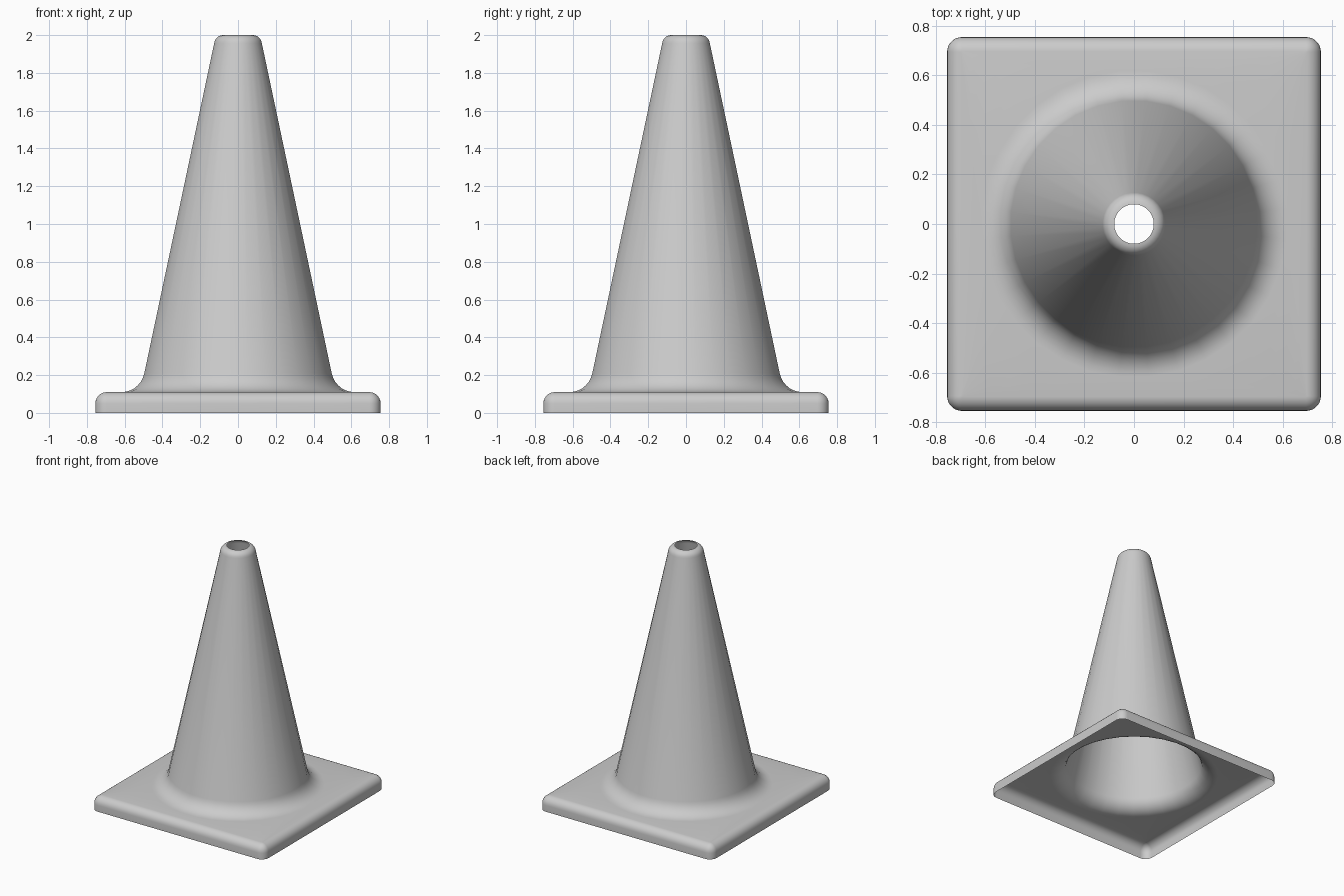
import bpy, bmesh
from math import sin, cos, pi, radians

if "Cube" in bpy.data.objects:
    bpy.data.objects.remove(bpy.data.objects["Cube"])

N = 32          # points around every ring
K = N // 4      # points per rounded corner


def square_ring(core, r, z):
    """Rounded square: corner centres at +-core, corner radius r."""
    pts = []
    for q, (sx, sy) in enumerate([(1, 1), (-1, 1), (-1, -1), (1, -1)]):
        for k in range(K):
            a = q * pi / 2 + k / (K - 1) * pi / 2
            pts.append((sx * core + r * cos(a), sy * core + r * sin(a), z))
    return pts


def circle_ring(r, z):
    return [(r * cos(a), r * sin(a), z)
            for a in ((i + 0.5) * 2 * pi / N for i in range(N))]


rings = []
# base rim: straight wall, then a rounded top edge
CORE, R, TOP = 0.695, 0.06, 0.11
rings.append(square_ring(CORE, R, 0))
for i in range(7):
    a = i / 6 * pi / 2
    rings.append(square_ring(CORE, max(R * cos(a), 0.003), TOP - R + R * sin(a)))

# fillet from the flat base up into the cone (tangent to the cone wall)
lean = radians(12.2)
F = 0.124
fx, fz = 0.62, TOP + F
for i in range(8):
    a = i / 7 * (pi / 2 - lean)
    rings.append(circle_ring(fx - F * sin(a), fz - F * cos(a)))

# rounded lip around the open tip
L = 0.055
lx, lz = 0.073, 2 - L
for i in range(7):
    a = lean + i / 6 * (pi / 2 - lean)
    rings.append(circle_ring(lx + 0.007 * i / 6 + L * cos(a), lz + L * sin(a)))

# loft all rings into one open shell
bm = bmesh.new()
loops = [[bm.verts.new(p) for p in ring] for ring in rings]
for lo, hi in zip(loops, loops[1:]):
    for i in range(N):
        j = (i + 1) % N
        bm.faces.new((lo[i], lo[j], hi[j], hi[i]))
for f in bm.faces:
    f.smooth = True
mesh = bpy.data.meshes.new("traffic_cone")
bm.to_mesh(mesh)
bm.free()
cone = bpy.data.objects.new("traffic_cone", mesh)
bpy.context.collection.objects.link(cone)
